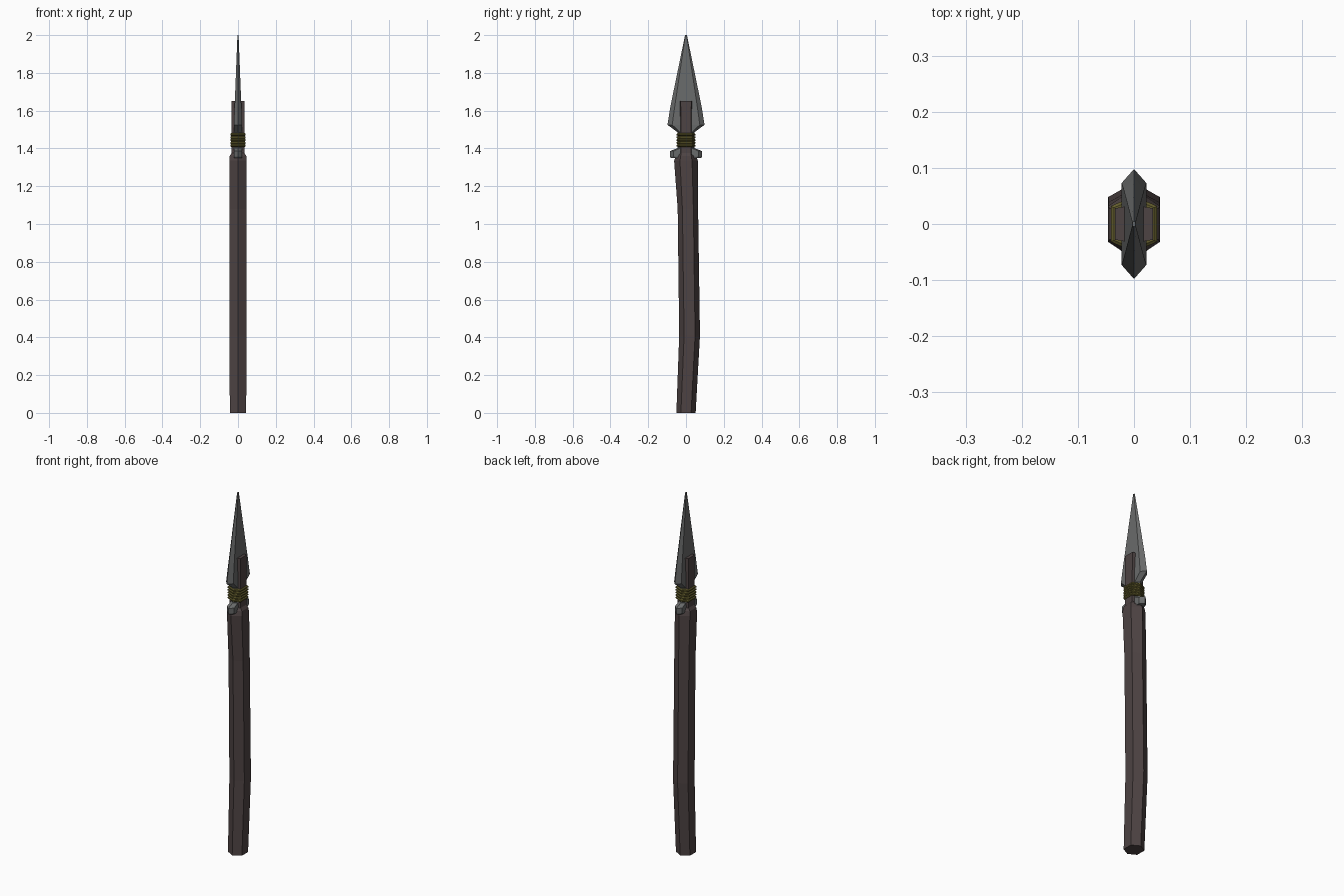
import bpy, bmesh


def material(name, rgb):
    m = bpy.data.materials.new(name)
    m.diffuse_color = (*rgb, 1)
    return m


def loft(name, rings, mat):
    """Flat-faced hexagonal loft; ring = (z, y centre, x half, y corner, y outer)."""
    bm = bmesh.new()
    loops = []
    for z, c, x, yi, yo in rings:
        pts = [(0, yo), (-x, yi), (-x, -yi), (0, -yo), (x, -yi), (x, yi)]
        loops.append([bm.verts.new((px, c + py, z)) for px, py in pts])
    for a, b in zip(loops, loops[1:]):
        for i in range(6):
            j = (i + 1) % 6
            bm.faces.new((a[i], a[j], b[j], b[i]))
    bm.faces.new(loops[0][::-1])
    bm.faces.new(loops[-1])
    bmesh.ops.recalc_face_normals(bm, faces=bm.faces)
    me = bpy.data.meshes.new(name)
    bm.to_mesh(me)
    bm.free()
    me.materials.append(mat)
    ob = bpy.data.objects.new(name, me)
    bpy.context.collection.objects.link(ob)
    return ob


wood = material("dark_wood", (0.075, 0.056, 0.056))
metal = material("dull_metal", (0.14, 0.145, 0.145))
cord = material("olive_cord", (0.12, 0.105, 0.025))

# crooked shaft, stepping down to the narrow neck that holds the blade
loft("shaft", [
    (0.0, 0.0, 0.043, 0.027, 0.051),
    (0.41, 0.019, 0.046, 0.029, 0.055),
    (1.08, 0.010, 0.045, 0.029, 0.054),
    (1.335, 0.0, 0.046, 0.032, 0.063),
    (1.36, 0.0, 0.044, 0.028, 0.052),
    (1.375, 0.0, 0.034, 0.026, 0.034),
    (1.65, 0.0, 0.034, 0.028, 0.034)], wood)

# spear blade with bevelled edges
loft("blade", [
    (1.395, 0, 0.020, 0.030, 0.044),
    (1.485, 0, 0.020, 0.030, 0.044),
    (1.525, 0, 0.022, 0.073, 0.098),
    (1.62, 0, 0.018, 0.060, 0.083),
    (2.0, 0, 0.003, 0.003, 0.005)], metal)

# lower lugs of the blade's tang
loft("tang_lugs", [
    (1.35, 0, 0.020, 0.060, 0.082),
    (1.358, 0, 0.022, 0.065, 0.085),
    (1.386, 0, 0.022, 0.065, 0.085),
    (1.402, 0, 0.020, 0.030, 0.045)], metal)

# cord binding: five bulging turns
for i in range(5):
    z = 1.408 + i * 0.0145
    loft(f"binding_{i + 1}", [
        (z, 0, 0.036, 0.029, 0.044),
        (z + 0.004, 0, 0.041, 0.032, 0.050),
        (z + 0.0105, 0, 0.041, 0.032, 0.050),
        (z + 0.0145, 0, 0.036, 0.029, 0.044)], cord)
